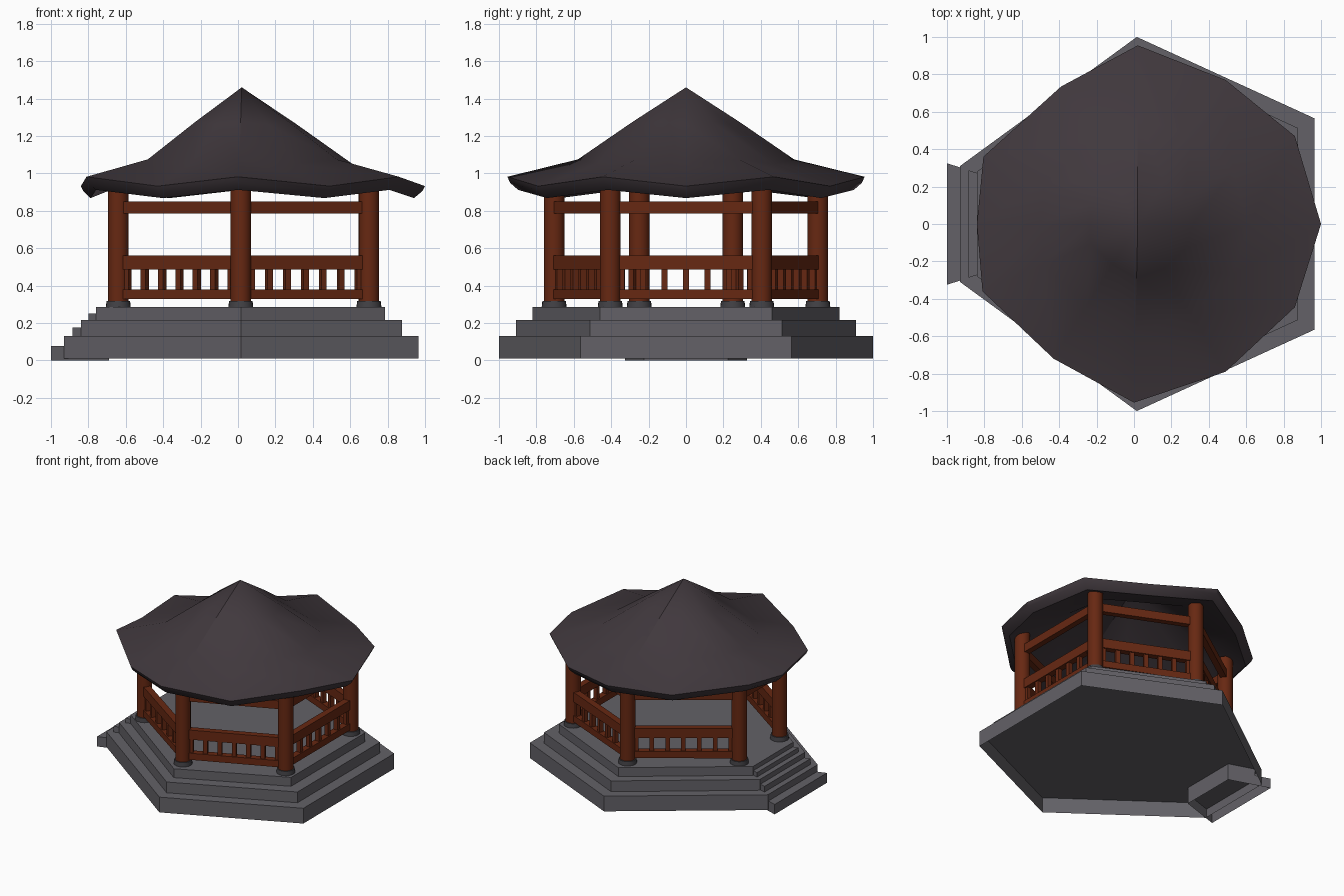
import bpy, bmesh, math
from mathutils import Vector, Matrix

if "Cube" in bpy.data.objects:
    bpy.data.objects.remove(bpy.data.objects["Cube"])


def material(name, rgb):
    m = bpy.data.materials.new(name)
    m.diffuse_color = (*rgb, 1)
    m.use_nodes = True
    m.node_tree.nodes["Principled BSDF"].inputs["Base Color"].default_value = m.diffuse_color
    return m


STONE = material("grey stone", (0.125, 0.12, 0.135))
DARK = material("dark stone", (0.055, 0.053, 0.06))
RED = material("red wood", (0.135, 0.021, 0.006))
TILE = material("dark roof tile", (0.052, 0.040, 0.047))


def finish(bm, name, mat, smooth=None, normals=True):
    if normals:
        bmesh.ops.recalc_face_normals(bm, faces=bm.faces)
    me = bpy.data.meshes.new(name)
    bm.to_mesh(me)
    bm.free()
    ob = bpy.data.objects.new(name, me)
    bpy.context.collection.objects.link(ob)
    me.materials.append(mat)
    if smooth:
        bpy.ops.object.select_all(action='DESELECT')
        bpy.context.view_layer.objects.active = ob
        ob.select_set(True)
        bpy.ops.object.shade_smooth_by_angle(angle=math.radians(smooth))
    return ob


def slab(name, outline, z0, z1, mat):
    """Open-bottomed prism: side walls and a top (outline counter-clockwise)."""
    bm = bmesh.new()
    lo = [bm.verts.new((x, y, z0)) for x, y in outline]
    hi = [bm.verts.new((x, y, z1)) for x, y in outline]
    n = len(lo)
    for i in range(n):
        j = (i + 1) % n
        bm.faces.new((lo[i], lo[j], hi[j], hi[i]))
    bm.faces.new(hi)
    return finish(bm, name, mat, normals=False)


def hexagon(xr, yr, ym, xl, yl):
    return [(xr, -yr), (xr, yr), (0.015, ym), (xl, yl), (xl, -yl), (0.015, -ym)]


# Stone platform: three stacked six-sided tiers
slab("lower_platform", hexagon(0.965, 0.565, 1.0, -0.93, 0.31), 0.01, 0.13, STONE)
slab("middle_platform", hexagon(0.877, 0.513, 0.91, -0.84, 0.28), 0.13, 0.215, STONE)
slab("floor_platform", hexagon(0.785, 0.46, 0.82, -0.76, 0.25), 0.215, 0.285, STONE)

# Entrance steps on the left, tapering toward the centre
for i, (x, z0, z1) in enumerate([(-1.0, 0, 0.078), (-0.885, 0.078, 0.175), (-0.80, 0.175, 0.25)]):
    xi, k = -0.69, 0.325
    slab(f"entrance_step_{i + 1}", [(x, k * x), (xi, k * xi), (xi, -k * xi), (x, -k * x)], z0, z1, STONE)


# Columns on round stone feet
def cylinder(name, p, r0, r1, z0, z1, mat):
    bm = bmesh.new()
    bmesh.ops.create_cone(bm, cap_ends=True, segments=20, radius1=r0, radius2=r1, depth=z1 - z0,
                          matrix=Matrix.Translation((p[0], p[1], (z0 + z1) / 2)))
    finish(bm, name, mat, 40)


COLS = [(0.70, -0.405), (0.70, 0.405), (0.015, 0.705), (-0.64, 0.25), (-0.64, -0.25), (0.015, -0.705)]
for i, p in enumerate(COLS):
    cylinder(f"column_foot_{i + 1}", p, 0.067, 0.063, 0.283, 0.318, DARK)
    cylinder(f"column_{i + 1}", p, 0.055, 0.055, 0.315, 0.955, RED)


# Beams and railings between neighbouring columns
def add_bar(bm, a, b, t0, t1, z0, z1, width):
    a, b = Vector(a), Vector(b)
    d = b - a
    c = a + d * (t0 + t1) / 2
    m = (Matrix.Translation((c.x, c.y, (z0 + z1) / 2)) @ Matrix.Rotation(math.atan2(d.y, d.x), 4, 'Z')
         @ Matrix.Diagonal((d.length * (t1 - t0), width, z1 - z0, 1)))
    bmesh.ops.create_cube(bm, size=1, matrix=m)


for i in range(6):
    a, b = COLS[i], COLS[(i + 1) % 6]
    bm = bmesh.new()
    add_bar(bm, a, b, 0, 1, 0.785, 0.85, 0.045)
    finish(bm, f"top_beam_{i + 1}", RED)
    if i == 3:                                   # entrance side stays open
        continue
    bm = bmesh.new()
    add_bar(bm, a, b, 0, 1, 0.487, 0.562, 0.05)
    add_bar(bm, a, b, 0, 1, 0.328, 0.38, 0.05)
    length = (Vector(b) - Vector(a)).length
    half = 0.016 / length
    e = 0.06 / length
    for k in range(7):
        t = e + (1 - 2 * e) * k / 6
        add_bar(bm, a, b, t - half, t + half, 0.375, 0.49, 0.032)
    finish(bm, f"railing_{i + 1}", RED)

# Flared roof shell: corners lifted, edge middles dipped
EAVE = [(1.0, 0), (0.86, 0.47), (0.49, 0.77), (0.02, 0.955), (-0.39, 0.735), (-0.805, 0.36),
        (-0.84, 0), (-0.81, -0.36), (-0.43, -0.72), (0.0, -0.955), (0.49, -0.79), (0.86, -0.445)]
bm = bmesh.new()


def ring(scale, z_mid, z_corner):
    return [bm.verts.new((0.02 + (x - 0.02) * scale, y * scale, z_corner if i % 2 else z_mid))
            for i, (x, y) in enumerate(EAVE)]


top = bm.verts.new((0.02, 0, 1.46))
inner_top = bm.verts.new((0.02, 0, 1.39))
rings = [ring(0.3, 1.262, 1.275), ring(0.605, 1.05, 1.075), ring(1.0, 0.932, 0.982),
         ring(0.985, 0.905, 0.95), ring(0.94, 0.868, 0.912), ring(0.60, 0.985, 1.01)]
for i in range(12):
    j = (i + 1) % 12
    bm.faces.new((top, rings[0][i], rings[0][j]))
    for r, s in zip(rings, rings[1:]):
        bm.faces.new((r[i], s[i], s[j], r[j]))
    bm.faces.new((inner_top, rings[-1][j], rings[-1][i]))
finish(bm, "roof", TILE, 35)
